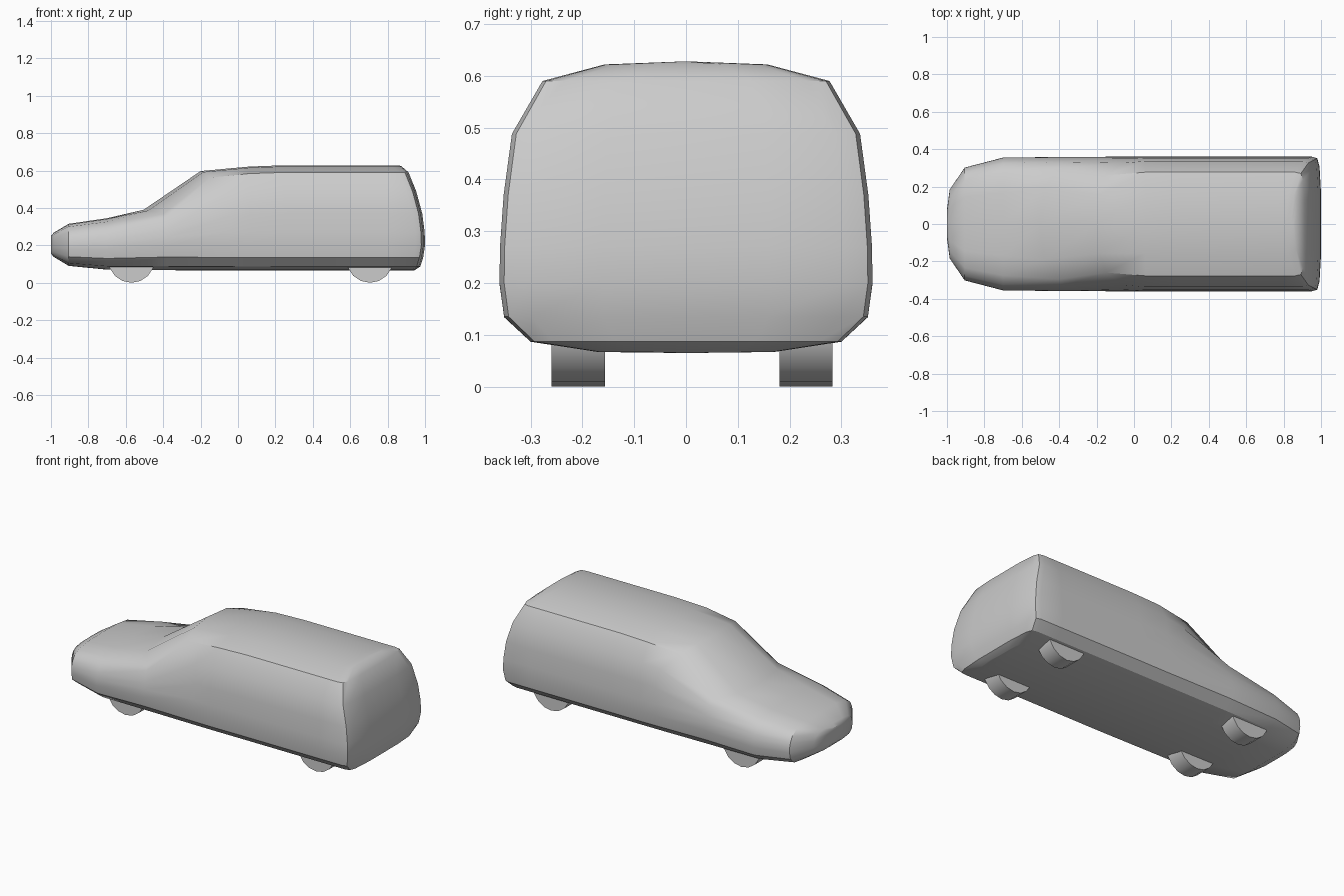
import bpy, bmesh, math

if "Cube" in bpy.data.objects:
    bpy.data.objects.remove(bpy.data.objects["Cube"])

# Half cross-section of the rear body, roof centre to floor centre: (y, z)
FULL = [(0, .628), (.157, .622), (.277, .59), (.336, .488), (.352, .37), (.359, .27),
        (.36, .20), (.351, .135), (.3, .087), (.17, .067), (0, .065)]
# Half cross-section of the bonnet
HOOD = [(0, .345), (.17, .341), (.275, .326), (.325, .292), (.345, .255), (.354, .22),
        (.355, .18), (.345, .13), (.295, .088), (.17, .071), (0, .07)]
# Rear outline: (z, x)
REAR = [(.06, .935), (.067, .945), (.087, .975), (.135, .99), (.2, 1.0), (.27, .998), (.37, .985),
        (.488, .953), (.59, .912), (.622, .875), (.63, .855)]


def rear_x(z):
    for (z0, x0), (z1, x1) in zip(REAR, REAR[1:]):
        if z <= z1:
            return x0 + (x1 - x0) * (z - z0) / (z1 - z0)
    return REAR[-1][1]


def section(profile, x, sy=1, low=None, high=None):
    """Place a half profile at x, scaled in y and fitted to a height range."""
    lo, hi = profile[-1][1], profile[0][1]
    low, high = lo if low is None else low, hi if high is None else high
    return [(x, y * sy, low + (z - lo) * (high - low) / (hi - lo)) for y, z in profile]


stations = [
    section(HOOD, -1.0, .22, .155, .25),
    section(HOOD, -.985, .52, .138, .268),
    section(HOOD, -.905, .85, .09, .315),
    section(HOOD, -.7),
]
# Windscreen base and windscreen top
base = section(HOOD, -.38, 1.01, .067, .39)
base[:4] = [(-.505, 0, .39), (-.48, .19, .386), (-.4, .295, .368), (-.385, .332, .345)]
top = section(FULL, -.05)
top[:5] = [(-.2, 0, .597), (-.185, .157, .592), (-.15, .26, .562),
           (-.06, .326, .47), (-.03, .349, .365)]
stations += [base, top]
stations += [section(FULL, .06, 1, .065, .621), section(FULL, .25), section(FULL, .8)]
# Rounded tail
for scale, inset in ((1, .05), (.975, .02), (.85, .008), (.45, 0)):
    stations.append([(rear_x(z) - inset, y * scale, z) for y, z in FULL])

# Body shell
bm = bmesh.new()
rings = []
for st in stations:
    pts = st + [(x, -y, z) for x, y, z in st[-2:0:-1]]
    rings.append([bm.verts.new(p) for p in pts])
n = len(rings[0])
for a, b in zip(rings, rings[1:]):
    for i in range(n):
        k = (i + 1) % n
        bm.faces.new((a[i], a[k], b[k], b[i]))
for ring in (rings[0], rings[-1]):
    for i in range(n // 2):
        quad = [ring[i], ring[i + 1], ring[(n - i - 1) % n], ring[(n - i) % n]]
        bm.faces.new(list(dict.fromkeys(quad)))
bmesh.ops.remove_doubles(bm, verts=bm.verts[:], dist=.0005)
bmesh.ops.recalc_face_normals(bm, faces=bm.faces[:])
mesh = bpy.data.meshes.new("car_body")
bm.to_mesh(mesh)
bm.free()
body = bpy.data.objects.new("car_body", mesh)
bpy.context.collection.objects.link(body)


def smooth(ob, angle):
    bpy.ops.object.select_all(action='DESELECT')
    ob.select_set(True)
    bpy.context.view_layer.objects.active = ob
    bpy.ops.object.shade_smooth_by_angle(angle=math.radians(angle))


smooth(body, 32)

# Wheels
R = .125
for end, x in (("front", -.57), ("rear", .705)):
    for side, y in (("right", -.208), ("left", .2315)):
        bpy.ops.mesh.primitive_cylinder_add(vertices=16, radius=R, depth=.103,
                                            location=(x, y, R), rotation=(math.pi / 2, 0, 0))
        wheel = bpy.context.object
        wheel.name = f"{end}_{side}_wheel"
        smooth(wheel, 40)
